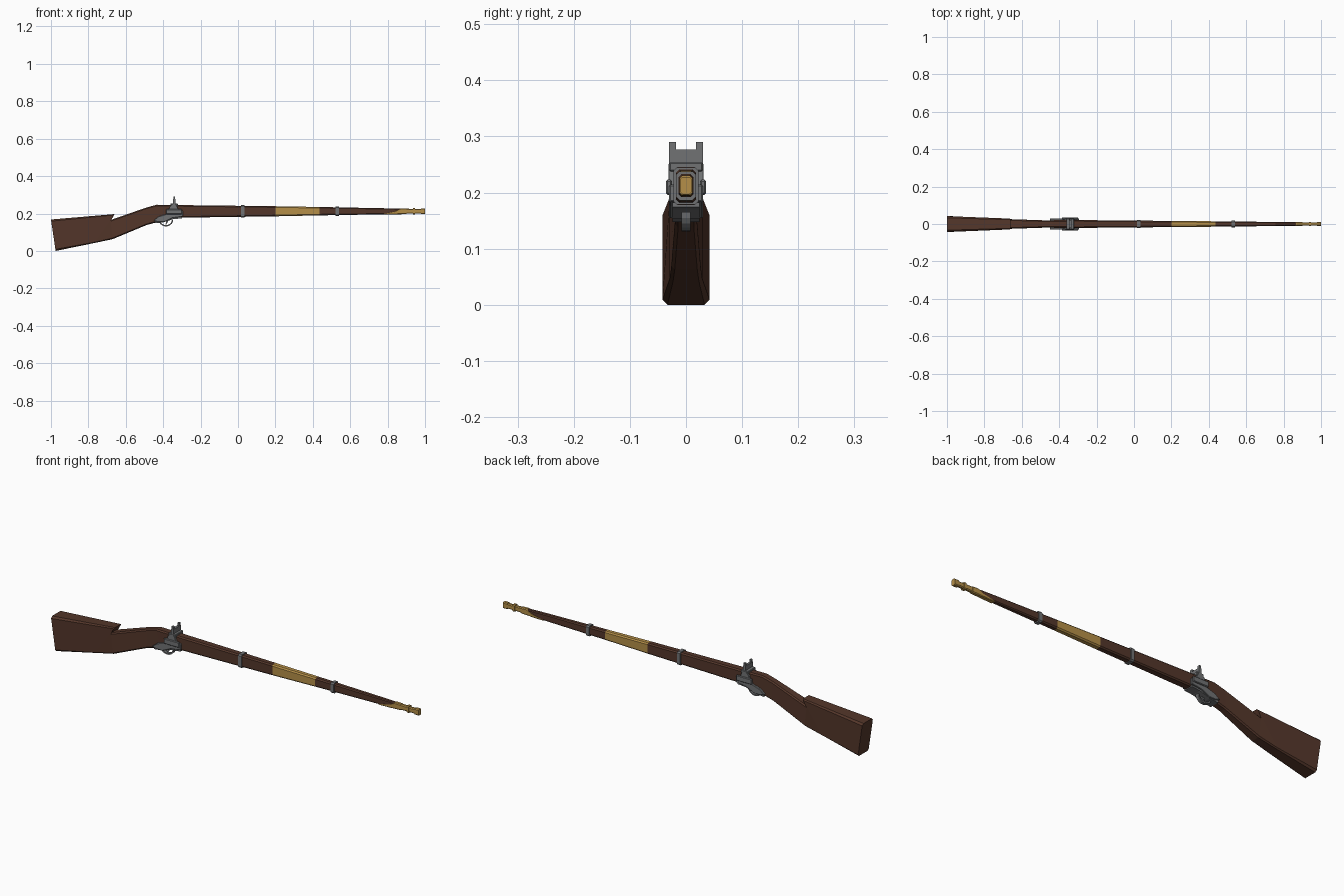
import bpy, bmesh, math
from mathutils import Vector

if "Cube" in bpy.data.objects:
    bpy.data.objects.remove(bpy.data.objects["Cube"])


def mat(name, col):
    m = bpy.data.materials.new(name)
    m.diffuse_color = (*col, 1)
    m.use_nodes = True
    m.node_tree.nodes["Principled BSDF"].inputs["Base Color"].default_value = m.diffuse_color
    return m


WOOD = mat("dark_wood", (0.088, 0.037, 0.023))
GOLD = mat("brass", (0.46, 0.275, 0.065))
STEEL = mat("steel", (0.165, 0.17, 0.175))


def finish(bm, name, *mats):
    bmesh.ops.recalc_face_normals(bm, faces=bm.faces)
    me = bpy.data.meshes.new(name)
    bm.to_mesh(me)
    bm.free()
    for m in mats:
        me.materials.append(m)
    ob = bpy.data.objects.new(name, me)
    bpy.context.collection.objects.link(ob)
    return ob


def loft(name, sections, *mats, rule=None):
    """Chamfered box sections: top x, top z, bottom x, bottom z, half width, chamfer."""
    bm = bmesh.new()
    rings = []
    for xt, zt, xb, zb, w, c in sections:
        t, b = Vector((xt, 0, zt)), Vector((xb, 0, zb))
        d = (b - t).normalized() * c
        ring = []
        for p, y in ((t, w - c), (t + d, w), (b - d, w), (b, w - c),
                     (b, c - w), (b - d, -w), (t + d, -w), (t, c - w)):
            ring.append(bm.verts.new((p.x, y, p.z)))
        rings.append(ring)
    for a, b in zip(rings, rings[1:]):
        for i in range(8):
            j = (i + 1) % 8
            bm.faces.new((a[i], a[j], b[j], b[i]))
    bm.faces.new(rings[0])
    bm.faces.new(rings[-1])
    if rule:
        for f in bm.faces:
            f.material_index = rule(f.calc_center_median())
    return finish(bm, name, *mats)


def straight(name, stations, m):
    """Loft with upright sections: x, bottom z, top z, half width, chamfer."""
    return loft(name, [(x, zt, x, zb, w, c) for x, zb, zt, w, c in stations], m)


def prism(name, pts, y0, y1, m, bevel=0.0):
    """Side profile in x, z extruded across y."""
    bm = bmesh.new()
    a = [bm.verts.new((x, y0, z)) for x, z in pts]
    b = [bm.verts.new((x, y1, z)) for x, z in pts]
    bm.faces.new(a)
    bm.faces.new(b)
    for i in range(len(pts)):
        j = (i + 1) % len(pts)
        bm.faces.new((a[i], a[j], b[j], b[i]))
    ob = finish(bm, name, m)
    if bevel:
        mod = ob.modifiers.new("bevel", "BEVEL")
        mod.width = bevel
        mod.segments = 1
    return ob


def box(name, x0, x1, y0, y1, z0, z1, m, bevel=0.0):
    return prism(name, [(x0, z0), (x1, z0), (x1, z1), (x0, z1)], y0, y1, m, bevel)


# Stock: butt, undercut comb, wrist and long fore-end with a brass sleeve
loft("stock", [
    (-1.0, 0.168, -0.975, 0.0, 0.042, 0.009),
    (-0.66, 0.197, -0.77, 0.042, 0.029, 0.006),
    (-0.682, 0.165, -0.67, 0.063, 0.026, 0.006),
    (-0.49, 0.232, -0.49, 0.138, 0.020, 0.006),
    (-0.435, 0.247, -0.41, 0.160, 0.020, 0.006),
    (-0.30, 0.245, -0.30, 0.178, 0.021, 0.006),
    (0.20, 0.239, 0.20, 0.185, 0.0165, 0.006),
    (0.435, 0.235, 0.435, 0.190, 0.0145, 0.006),
    (0.79, 0.228, 0.79, 0.196, 0.0105, 0.004),
    (0.87, 0.226, 0.87, 0.198, 0.0095, 0.004),
], WOOD, GOLD, rule=lambda c: 1 if 0.2 < c.x < 0.43 else 0)

# Brass muzzle cap: pointed lower sleeve, barrel tip, collars
straight("muzzle_sleeve", [
    (0.78, 0.194, 0.200, 0.0108, 0.002),
    (0.84, 0.195, 0.213, 0.0108, 0.003),
    (0.87, 0.196, 0.228, 0.0106, 0.004),
    (0.90, 0.197, 0.227, 0.0100, 0.004),
], GOLD)
straight("barrel_tip", [
    (0.89, 0.199, 0.226, 0.009, 0.004),
    (0.94, 0.200, 0.225, 0.0085, 0.004),
    (0.996, 0.200, 0.225, 0.0085, 0.004),
], GOLD)
for i, (x0, x1, g) in enumerate([(0.868, 0.880, 0.002), (0.935, 0.947, 0.004), (0.978, 1.0, 0.002)]):
    straight(f"muzzle_collar_{i + 1}",
             [(x, 0.198 - g / 2, 0.226 + g, 0.0095 + g / 2, 0.004) for x in (x0, x1)], GOLD)

# Steel barrel bands
for i, (x, zb, zt, w) in enumerate([(0.025, 0.179, 0.245, 0.0225), (0.53, 0.186, 0.238, 0.0175)]):
    straight(f"barrel_band_{i + 1}",
             [(x + s, zb, zt, w, 0.006) for s in (-0.009, 0.009)], STEEL)

# Lock on both sides: plate, lug and arm
PLATE = [(-0.452, 0.163), (-0.425, 0.184), (-0.385, 0.196), (-0.372, 0.214), (-0.295, 0.214),
         (-0.295, 0.184), (-0.35, 0.176), (-0.395, 0.155), (-0.43, 0.155)]
ARM = [(-0.378, 0.20), (-0.366, 0.235), (-0.350, 0.252), (-0.333, 0.252), (-0.325, 0.235), (-0.31, 0.20)]
for side, s in (("left", 1), ("right", -1)):
    prism(f"lock_plate_{side}", PLATE, s * 0.015, s * 0.030, STEEL, 0.002)
    prism(f"lock_arm_{side}", ARM, s * 0.021, s * 0.031, STEEL, 0.001)
    box(f"lock_lug_{side}", -0.385, -0.30, s * 0.025, s * 0.036, 0.196, 0.223, STEEL, 0.003)
    box(f"sight_post_{side}", -0.346, -0.336, s * 0.018, s * 0.030, 0.25, 0.29, STEEL)

# Rear sight crossbar and its base
box("sight_crossbar", -0.347, -0.335, -0.030, 0.030, 0.25, 0.277, STEEL)
box("sight_base", -0.362, -0.322, -0.030, 0.030, 0.238, 0.254, STEEL, 0.002)

# Trigger plate, trigger and guard
prism("trigger_plate", [(-0.445, 0.148), (-0.40, 0.153), (-0.345, 0.170), (-0.30, 0.174),
                        (-0.30, 0.182), (-0.345, 0.178), (-0.40, 0.165), (-0.445, 0.158)],
      -0.024, 0.024, STEEL)
prism("trigger", [(-0.388, 0.165), (-0.372, 0.165), (-0.378, 0.150), (-0.384, 0.141), (-0.388, 0.142), (-0.384, 0.152)],
      -0.004, 0.004, STEEL)
GUARD_OUT = [(-0.385 + 0.038 * math.cos(a), 0.165 - 0.034 * math.sin(a))
             for a in [math.pi * k / 10 for k in range(11)]]
GUARD_IN = [(-0.385 + 0.031 * math.cos(a), 0.165 - 0.027 * math.sin(a))
            for a in [math.pi * k / 10 for k in range(10, -1, -1)]]
prism("trigger_guard", GUARD_OUT + GUARD_IN, -0.008, 0.008, STEEL)
